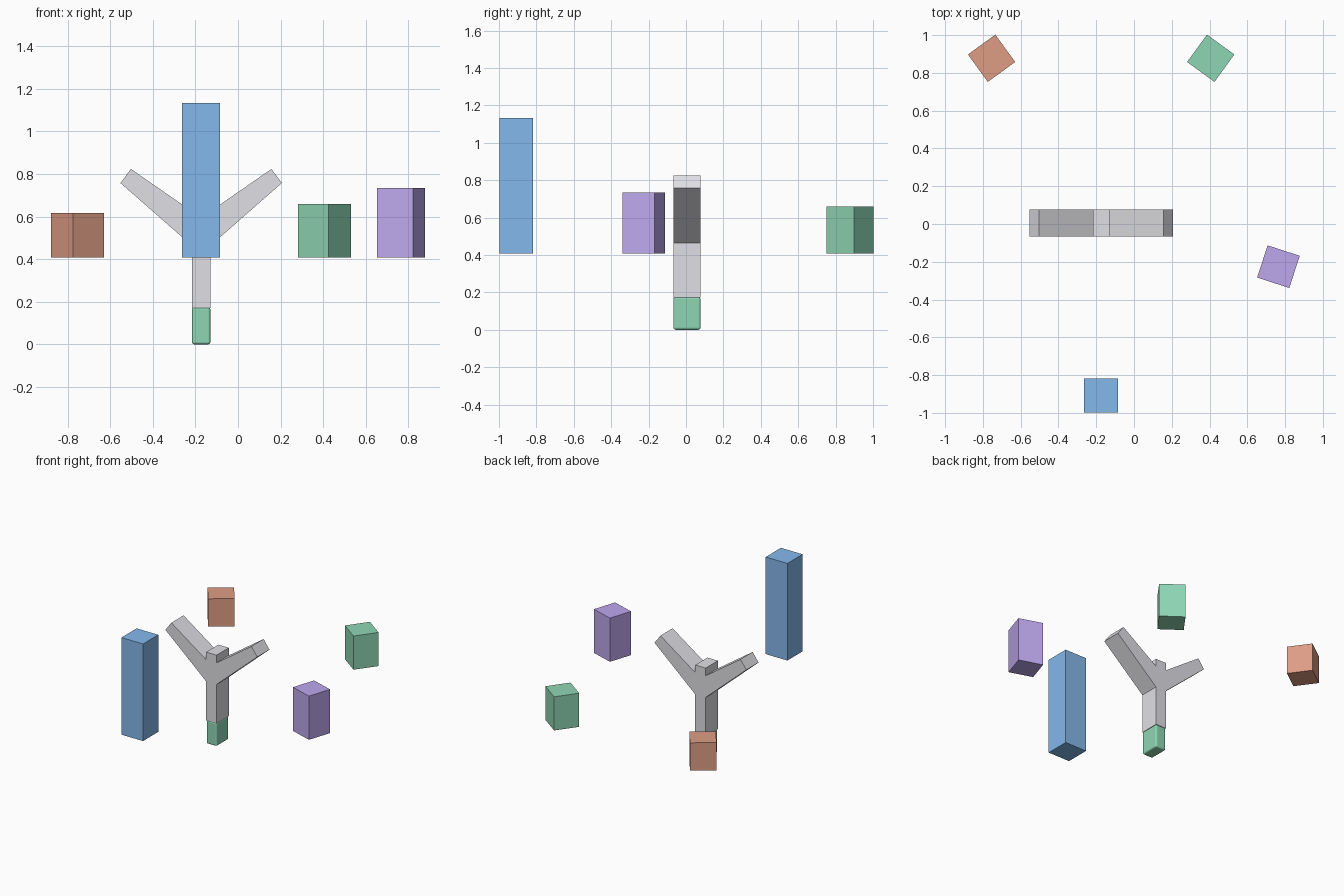
import bpy, bmesh
from math import cos, sin, radians
from mathutils import Color, Vector

if "Cube" in bpy.data.objects:
    bpy.data.objects.remove(bpy.data.objects["Cube"])

CX, CY = -0.173, 0.005   # axis of the forked stand
HALF_W, HALF_D = 0.043, 0.072


def material(name, r, g, b):
    m = bpy.data.materials.new(name)
    c = Color((r / 255, g / 255, b / 255)).from_srgb_to_scene_linear()
    m.diffuse_color = (c.r, c.g, c.b, 1)
    m.use_nodes = True
    m.node_tree.nodes["Principled BSDF"].inputs["Base Color"].default_value = m.diffuse_color
    return m


def finish(name, bm, mat):
    bmesh.ops.recalc_face_normals(bm, faces=bm.faces)
    me = bpy.data.meshes.new(name)
    bm.to_mesh(me)
    bm.free()
    me.materials.append(mat)
    ob = bpy.data.objects.new(name, me)
    bpy.context.collection.objects.link(ob)
    return ob


def box(name, loc, size, mat, turn=0):
    bm = bmesh.new()
    bmesh.ops.create_cube(bm, size=1)
    bmesh.ops.scale(bm, vec=size, verts=bm.verts)
    ob = finish(name, bm, mat)
    ob.location = loc
    ob.rotation_euler.z = radians(turn)
    return ob


blue = material("blue", 132, 184, 236)
green = material("green", 143, 214, 180)
brown = material("brown", 222, 157, 133)
purple = material("purple", 190, 168, 238)
grey = material("light_grey", 224, 224, 229)

# Y-shaped stand: right half of the profile, mirrored, then extruded in depth
half = [(HALF_W, 0.172), (HALF_W, 0.463), (0.379, 0.758), (0.33, 0.824),
        (HALF_W, 0.625), (HALF_W, 0.682)]
profile = half + [(-x, z) for x, z in reversed(half)]
bm = bmesh.new()
face = bm.faces.new([bm.verts.new((CX + x, CY - HALF_D, z)) for x, z in profile])
ext = bmesh.ops.extrude_face_region(bm, geom=[face], use_keep_orig=True)
bmesh.ops.translate(bm, vec=Vector((0, 2 * HALF_D, 0)),
                    verts=[g for g in ext["geom"] if isinstance(g, bmesh.types.BMVert)])
finish("forked_stand", bm, grey)

# Grip at the foot, with softened edges
grip = box("grip", (CX, CY, 0.0875), (2 * HALF_W, 2 * HALF_D, 0.175), green)
bev = grip.modifiers.new("bevel", "BEVEL")
bev.width, bev.segments = 0.011, 3

# Square blocks floating on a five-fold ring (the left place is empty)
RING_X, RING_Y, RADIUS, SIDE, BASE = -0.174, 0.079, 0.987, 0.179, 0.409
for name, angle, top, mat in [("front_block", -90, 1.133, blue),
                              ("right_block", -18, 0.735, purple),
                              ("back_right_block", 54, 0.66, green),
                              ("back_left_block", 126, 0.617, brown)]:
    a = radians(angle)
    box(name, (RING_X + RADIUS * cos(a), RING_Y + RADIUS * sin(a), (BASE + top) / 2),
        (SIDE, SIDE, top - BASE), mat, angle)
